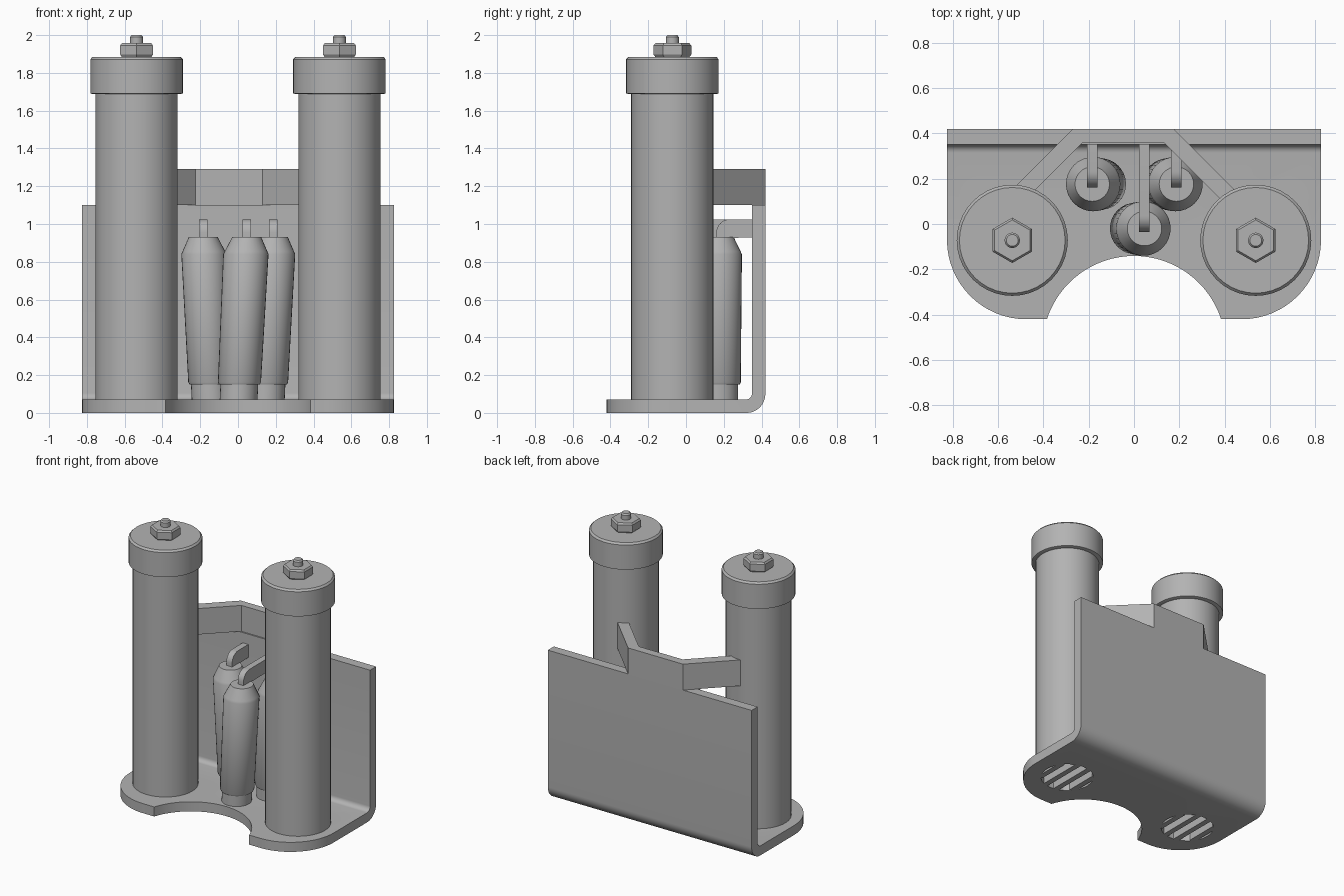
import bpy, bmesh
from math import sin, cos, pi, radians, sqrt

if "Cube" in bpy.data.objects:
    bpy.data.objects.remove(bpy.data.objects["Cube"])

GREY = (0.45, 0.45, 0.45, 1)
metal = bpy.data.materials.new("plain grey")
metal.use_nodes = True
metal.diffuse_color = GREY
metal.node_tree.nodes["Principled BSDF"].inputs["Base Color"].default_value = GREY


def finish(name, bm, smooth=True):
    bmesh.ops.recalc_face_normals(bm, faces=bm.faces)
    mesh = bpy.data.meshes.new(name)
    bm.to_mesh(mesh)
    bm.free()
    mesh.materials.append(metal)
    ob = bpy.data.objects.new(name, mesh)
    bpy.context.collection.objects.link(ob)
    if smooth:
        shade(ob)
    return ob


def activate(ob):
    bpy.ops.object.select_all(action='DESELECT')
    ob.select_set(True)
    bpy.context.view_layer.objects.active = ob


def shade(ob):
    activate(ob)
    bpy.ops.object.shade_smooth_by_angle(angle=radians(30))


def lathe(name, profile, x, y, sides=40, lean=0):
    """Revolve (radius, z) pairs around a vertical axis; lean shears it along x."""
    bm = bmesh.new()
    z0 = profile[0][1]
    rings = []
    for r, z in profile:
        turns = [pi / 2 + 2 * pi * i / sides for i in range(sides)]
        rings.append([bm.verts.new((x + lean * (z - z0) + r * cos(t), y + r * sin(t), z))
                      for t in turns])
    for a, b in zip(rings, rings[1:]):
        for i in range(sides):
            j = (i + 1) % sides
            bm.faces.new((a[i], a[j], b[j], b[i]))
    bm.faces.new(rings[0][::-1])
    bm.faces.new(rings[-1])
    return finish(name, bm)


def prism(name, points, axis, lo, hi, smooth=True):
    """Extrude an outline along z (points are x, y) or along x (points are y, z)."""
    bm = bmesh.new()
    place = (lambda p, h: (p[0], p[1], h)) if axis == 'z' else (lambda p, h: (h, p[0], p[1]))
    a = [bm.verts.new(place(p, lo)) for p in points]
    b = [bm.verts.new(place(p, hi)) for p in points]
    for i in range(len(a)):
        j = (i + 1) % len(a)
        bm.faces.new((a[i], a[j], b[j], b[i]))
    bm.faces.new(a[::-1])
    bm.faces.new(b)
    return finish(name, bm, smooth)


def arc(cx, cy, r, start, end, steps=12):
    turns = [radians(start + (end - start) * i / steps) for i in range(steps + 1)]
    return [(cx + r * cos(t), cy + r * sin(t)) for t in turns]


def cut(ob, cutter, operation):
    mod = ob.modifiers.new("cut", 'BOOLEAN')
    mod.operation, mod.object, mod.solver = operation, cutter, 'EXACT'
    activate(ob)
    bpy.ops.object.modifier_apply(modifier=mod.name)
    bpy.data.objects.remove(cutter)


W, D, T, WALL = 0.825, 0.42, 0.07, 1.1
TUBE_X, TUBE_Y, HOLE = 0.537, -0.072, 0.18

# Bent sheet: base and back wall with a rounded fold
fold = ([(-D - 0.05, 0)] + arc(D - 0.1, 0.1, 0.1, -90, 0) + [(D, WALL), (D - T, WALL)]
        + arc(D - T - 0.035, T + 0.035, 0.035, 0, -90, 6) + [(-D - 0.05, T)])
plate = prism("base_and_back_plate", fold, 'x', -W - 0.05, W + 0.05, False)

# Trim the sheet to its rounded lobes and front notch
half = arc(0, -0.545, 0.404, 90, 18, 16) + [(0.385, -D)] + arc(W - 0.35, -0.07, 0.35, -90, 0, 16)
half += [(W, D + 0.1)]
outline = half + [(-x, y) for x, y in half[:0:-1]]
cut(plate, prism("trim", outline, 'z', -1, 3, False), 'INTERSECT')

for side, label in ((1, "left"), (-1, "right")):
    x = side * TUBE_X
    # Grille opening below the tube
    cut(plate, lathe("hole", [(HOLE, -0.5), (HOLE, 0.5)], x, TUBE_Y), 'DIFFERENCE')
    for i in range(4):
        off = (i - 1.5) * 0.095
        length = sqrt(HOLE ** 2 - off ** 2) + 0.01
        slat = [(x + off + u * 0.02, TUBE_Y + v * length)
                for u, v in ((-1, -1), (1, -1), (1, 1), (-1, 1))]
        prism(f"{label}_grille_slat_{i + 1}", slat, 'z', 0, T, False)
    # Tall tube, cap, nut and stud
    lathe(f"{label}_tube", [(0.218, T - 0.002), (0.218, 1.7)], x, TUBE_Y)
    lathe(f"{label}_cap", [(0.235, 1.688), (0.245, 1.692), (0.245, 1.872), (0.233, 1.885)],
          x, TUBE_Y)
    lathe(f"{label}_nut", [(0.09, 1.884), (0.1, 1.897), (0.1, 1.945), (0.09, 1.957)],
          x, TUBE_Y, 6)
    lathe(f"{label}_stud", [(0.034, 1.95), (0.034, 1.99), (0.026, 2.0)], x, TUBE_Y, 20)
shade(plate)

# Angled bracket above the wall, reaching both tubes
reach = 0.32
bracket = [(-0.27 - reach, D - reach), (-0.27, D), (0.175, D), (0.175 + reach, D - reach),
           (0.42, 0.07), (0.13, 0.36), (-0.225, 0.36), (-0.515, 0.07)]
prism("tube_bracket", bracket, 'z', WALL, 1.29, False)

# Three leaning tapered pegs, each with a strap to the back wall
peg = [(0.1, T - 0.002), (0.1, 0.15), (0.108, 0.15), (0.114, 0.162),
       (0.12, 0.84), (0.113, 0.855), (0.076, 0.932)]
for label, foot, top, y in (("right", -0.145, -0.184, 0.176), ("left", 0.147, 0.187, 0.176),
                            ("middle", 0.003, 0.046, -0.02)):
    lathe(f"{label}_peg", peg, foot, y, 32, (top - foot) / 0.86)
    front = y - 0.015
    strap = [(D - T + 0.01, 0.93), (D - T + 0.01, 1.025)]
    strap += arc(front + 0.07, 0.955, 0.07, 90, 180, 8) + [(front, 0.925), (front + 0.05, 0.925)]
    prism(f"{label}_strap", strap, 'x', top - 0.023, top + 0.023)
